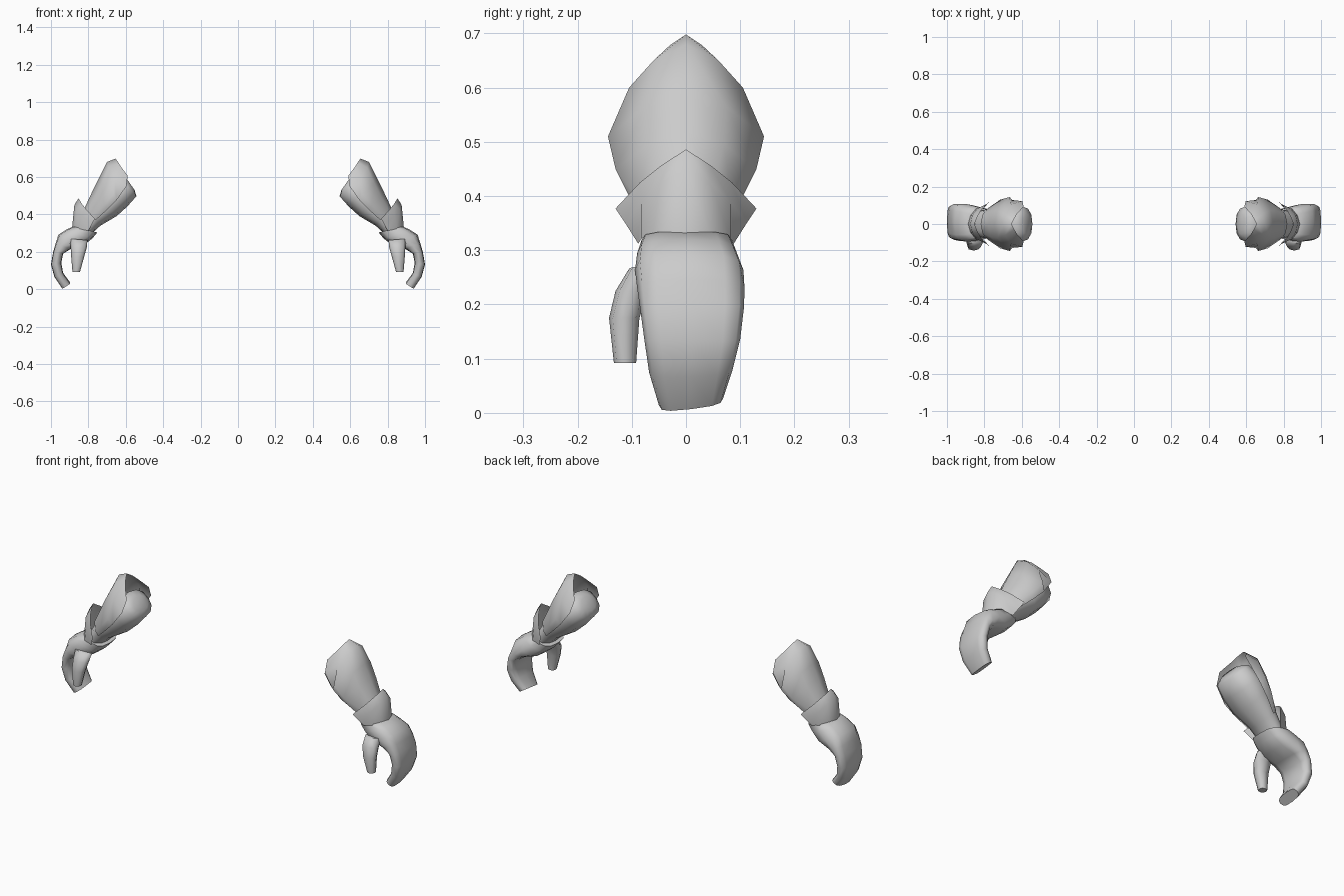
import bpy, bmesh, math
from mathutils import Vector

if "Cube" in bpy.data.objects:
    bpy.data.objects.remove(bpy.data.objects["Cube"])

grey = bpy.data.materials.new("armour_grey")
grey.diffuse_color = (0.6, 0.6, 0.6, 1)
grey.use_nodes = True
grey.node_tree.nodes["Principled BSDF"].inputs["Base Color"].default_value = grey.diffuse_color


def finish(name, bm, axes, angle):
    """Turn a bmesh into a smooth object mirrored to the other arm."""
    mesh = bpy.data.meshes.new(name)
    bm.to_mesh(mesh)
    bm.free()
    obj = bpy.data.objects.new(name, mesh)
    bpy.context.collection.objects.link(obj)
    mesh.materials.append(grey)
    bpy.ops.object.select_all(action='DESELECT')
    obj.select_set(True)
    bpy.context.view_layer.objects.active = obj
    bpy.ops.object.shade_smooth_by_angle(angle=math.radians(angle))
    mod = obj.modifiers.new("mirror", 'MIRROR')
    mod.use_axis = axes
    mod.merge_threshold = 0.0005


def bridge(bm, rows, closed):
    for a, b in zip(rows, rows[1:]):
        n = len(a)
        for i in range(n if closed else n - 1):
            j = (i + 1) % n
            bm.faces.new((a[i], a[j], b[j], b[i]))


def loft(name, sections, sides=12, power=0.8, angle=60):
    """Closed tube; section = outer x, z, inner x, z, y min, y max, z tilt."""
    bm = bmesh.new()
    rows = []
    for ox, oz, ix, iz, y0, y1, tilt in sections:
        ring = []
        for k in range(sides):
            t = math.tau * k / sides
            c, s = (math.copysign(abs(v) ** power, v) if abs(v) > 1e-6 else 0
                    for v in (math.cos(t), math.sin(t)))
            ring.append(bm.verts.new(((ox + ix) / 2 + (ox - ix) / 2 * c,
                                      (y0 + y1) / 2 + (y1 - y0) / 2 * s,
                                      (oz + iz) / 2 + (oz - iz) / 2 * c + tilt * (s + 1) / 2)))
        rows.append(ring)
    bridge(bm, rows, True)
    bm.faces.new(rows[0])
    bm.faces.new(rows[-1])
    bmesh.ops.recalc_face_normals(bm, faces=bm.faces)
    finish(name, bm, (True, False, False), angle)


def shell(name, rows):
    """Open plate, half of it given from the ridge to the rim."""
    bm = bmesh.new()
    bridge(bm, [[bm.verts.new(p) for p in row] for row in rows], False)
    bm.normal_update()
    if sum((f.normal.dot(Vector((1, 0, 1))) for f in bm.faces)) < 0:
        bmesh.ops.reverse_faces(bm, faces=bm.faces)
    finish(name, bm, (True, True, False), 60)


# Rounded forearm sleeve from elbow to wrist
loft("forearm", [
    (.595, .590, .553, .530, -.055, .055, 0),
    (.640, .605, .543, .497, -.092, .092, 0),
    (.690, .570, .592, .442, -.108, .108, 0),
    (.735, .510, .650, .390, -.105, .105, 0),
    (.800, .430, .735, .340, -.082, .082, 0),
    (.850, .350, .785, .295, -.072, .072, 0)], power=0.9)

# Pointed outer forearm plate
shell("forearm_plate", [
    [(.655, 0, .698), (.640, .03, .678), (.625, .055, .653), (.59, .093, .607)],
    [(.700, 0, .680), (.690, .06, .650), (.660, .105, .60), (.597, .122, .55)],
    [(.745, 0, .590), (.730, .075, .565), (.665, .144, .51), (.65, .128, .475)],
    [(.780, 0, .520), (.765, .070, .495), (.715, .130, .45), (.70, .115, .425)],
    [(.820, 0, .435), (.810, .050, .420), (.780, .085, .39), (.76, .09, .37)]])

# Flared wrist cuff with a raised point
shell("wrist_cuff", [
    [(.853, 0, .486), (.835, .045, .457), (.810, .085, .425), (.765, .13, .377)],
    [(.875, 0, .450), (.865, .045, .425), (.838, .082, .390), (.78, .112, .35)],
    [(.887, 0, .328), (.875, .045, .326), (.845, .082, .322), (.80, .088, .312)]])

# Palm and joined curled fingers
loft("hand", [
    (.880, .335, .752, .303, -.082, .085, 0),
    (.915, .320, .780, .270, -.090, .094, 0),
    (.960, .292, .825, .235, -.094, .106, 0),
    (.975, .245, .895, .215, -.090, .108, 0),
    (.988, .200, .935, .190, -.085, .107, 0),
    (1.00, .132, .945, .140, -.077, .100, 0),
    (.982, .064, .935, .085, -.068, .086, .005),
    (.942, .000, .897, .028, -.050, .069, .014)], power=0.65)

# Separate thumb at the front of the palm
loft("thumb", [
    (.900, .270, .805, .262, -.105, -.050, 0),
    (.895, .225, .808, .225, -.130, -.070, 0),
    (.892, .175, .822, .175, -.142, -.086, 0),
    (.885, .092, .845, .092, -.133, -.092, 0)], sides=8, power=0.8)
